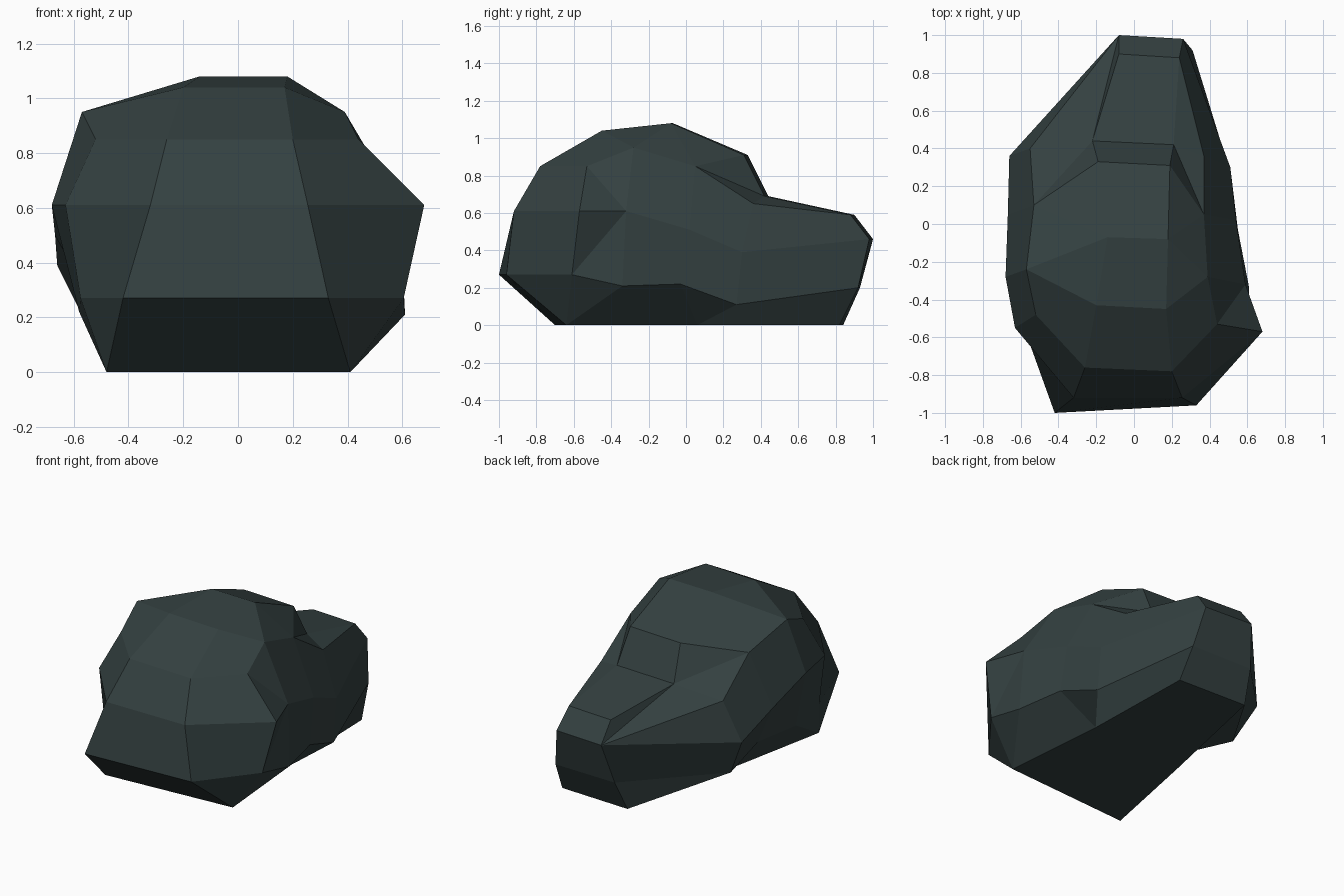
import bpy, bmesh

if "Cube" in bpy.data.objects:
    bpy.data.objects.remove(bpy.data.objects["Cube"])

# Horizontal contours: front edge (left, right), right side going back,
# back edge (right, left), left side coming forward
low = [(-.42, -1, .27), (.33, -.96, .27), (.605, -.61, .27), (.61, -.34, .21),
       (.55, -.03, .22), (.51, .27, .11), (.31, .92, .2), (-.13, .93, .2),
       (-.53, .29, .13), (-.5, -.04, .2), (-.58, -.32, .22), (-.575, -.57, .27)]
mid = [(-.32, -.92, .61), (.255, -.92, .61), (.68, -.57, .61), (.59, -.32, .61),
       (.54, .02, .51), (.51, .3, .39), (.26, .98, .46), (-.08, 1, .46),
       (-.66, .36, .39), (-.668, .05, .5), (-.68, -.28, .61), (-.63, -.55, .61)]
shoulder = [(-.26, -.76, .85), (.2, -.78, .85), (.44, -.53, .85), (.39, -.28, .95),
            (.37, .05, .85), (.37, .36, .65), (.24, .88, .59), (-.08, .9, .59),
            (-.55, .4, .65), (-.53, .1, .85), (-.57, -.24, .95), (-.52, -.48, .85)]
# Waisted footprint (front pair, right waist, back pair, left waist)
foot = [(-.48, -.7, 0), (.41, -.64, 0), (.35, .06, 0), (.33, .82, 0), (-.16, .84, 0), (-.34, 0, 0)]
# Ridge strip over the top (left, right pairs)
ridge = [(-.2, -.43, 1.04), (.17, -.45, 1.04), (-.14, -.07, 1.08), (.18, -.08, 1.08),
         (-.19, .33, .91), (.19, .31, .91), (-.22, .44, .69), (.21, .42, .69)]

bm = bmesh.new()
A, B, C, F, T = [[bm.verts.new(p) for p in ring] for ring in (low, mid, shoulder, foot, ridge)]
face = bm.faces.new

# Side walls between contours, creased at the dent on the front right
for lo, hi in ((A, B), (B, C)):
    for i in range(12):
        j = (i + 1) % 12
        if lo is B and i == 7:
            face((B[7], B[8], C[8]))
        elif i == 2:
            p, q = (lo[2], hi[3]) if lo is A else (lo[3], hi[2])
            face((p, q, hi[2] if lo is A else lo[2]))
            face((p, q, lo[3] if lo is A else hi[3]))
        else:
            face((lo[i], lo[j], hi[j], hi[i]))

# Undercut from the low contour to the footprint
corner = [0, 1, 1, 1, 2, 2, 3, 4, 4, 5, 0, 0]
for i in range(12):
    j = (i + 1) % 12
    a, b = F[corner[i]], F[corner[j]]
    face((a, A[j], A[i]) if a == b else (a, b, A[j], A[i]))
face(F[::-1])

# Crown: ridge strip plus shoulder panels on both sides
strip = [C[0], C[1]] + T + [C[7], C[6]]
for k in range(0, 10, 2):
    face((strip[k], strip[k + 1], strip[k + 3], strip[k + 2]))
for s, side in ((0, [C[11], C[10], C[9], C[8]]), (1, [C[2], C[3], C[4], C[5]])):
    c, d, e, f, g = [strip[k + s] for k in range(0, 10, 2)]
    face((c, side[0], side[1], d))
    face((d, side[1], e))
    face((e, side[1], side[2]))
    face((e, side[2], f))
    face((f, side[2], g))
    face((g, side[2], side[3]))
# Tail panels beside the ridge
face((T[7], C[5], C[6]))
face((T[6], C[8], B[7]))
face((T[6], B[7], C[7]))

bmesh.ops.recalc_face_normals(bm, faces=bm.faces)
me = bpy.data.meshes.new("boulder")
bm.to_mesh(me)
bm.free()

stone = bpy.data.materials.new("dark slate stone")
stone.diffuse_color = (.034, .052, .052, 1)
stone.use_nodes = True
stone.node_tree.nodes["Principled BSDF"].inputs["Base Color"].default_value = stone.diffuse_color
me.materials.append(stone)
bpy.context.collection.objects.link(bpy.data.objects.new("boulder", me))
